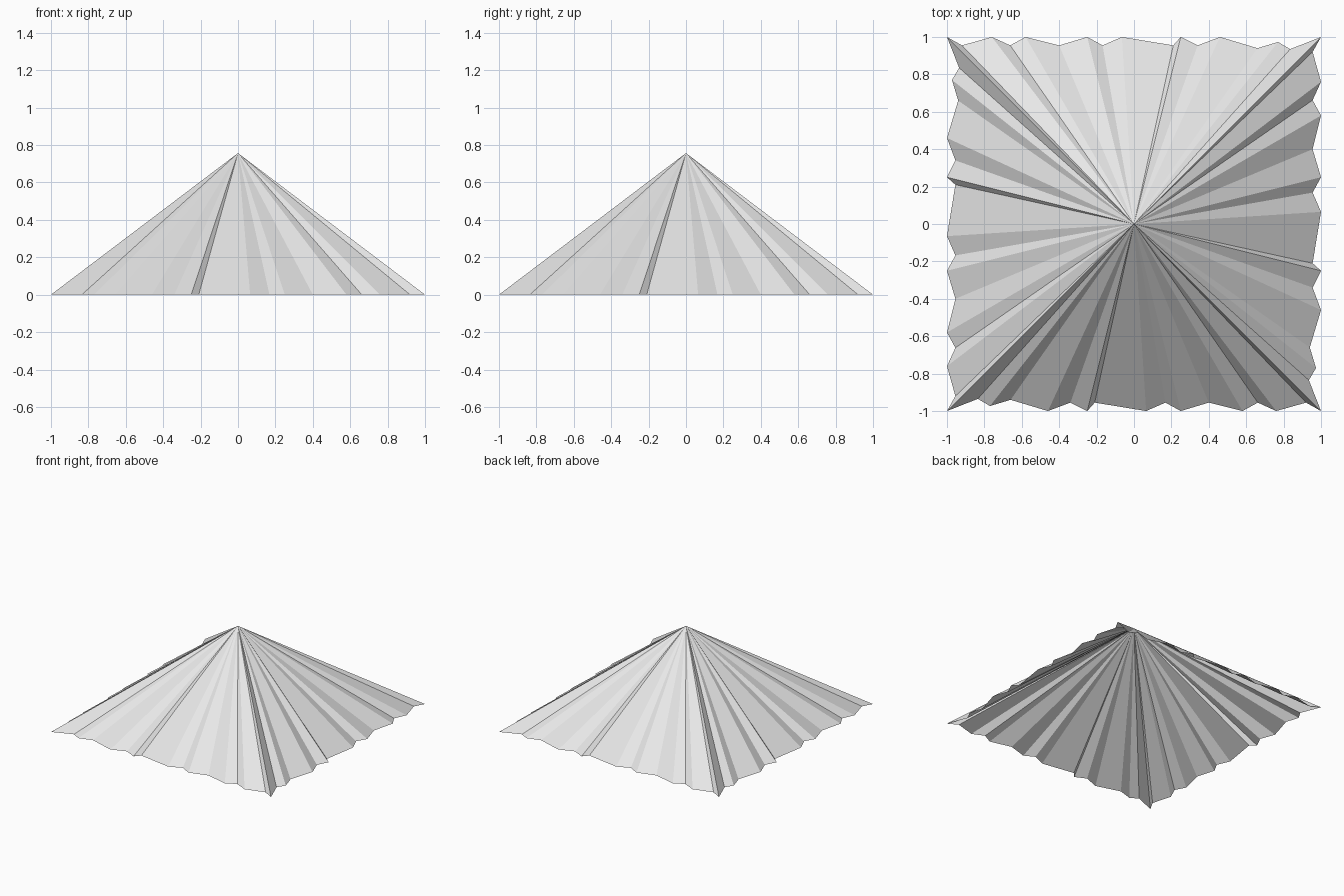
import bpy
import bmesh
from mathutils import Matrix, Vector

if "Cube" in bpy.data.objects:
    bpy.data.objects.remove(bpy.data.objects["Cube"], do_unlink=True)

# Plain light grey cloth
grey = bpy.data.materials.new("light_grey")
colour = (0.8, 0.8, 0.8, 1.0)
grey.use_nodes = True
grey.diffuse_color = colour
grey.node_tree.nodes["Principled BSDF"].inputs["Base Color"].default_value = colour

# Zigzag hem along the front side, left out the last corner (the next side starts there)
APEX_HEIGHT = 0.757
INNER = 0.955
hem = [(-1, 1), (-0.835, 0.935), (-0.77, 0.973), (-0.66, 0.94), (-0.46, 1),
       (-0.34, INNER), (-0.25, 1), (-0.21, INNER), (0.065, 1), (0.168, INNER),
       (0.25, 1), (0.40, INNER), (0.58, 1), (0.662, INNER), (0.76, 1), (0.92, INNER)]

# Pleated canopy: the hem repeated on four sides, every pleat running to the peak
bm = bmesh.new()
peak = bm.verts.new((0, 0, APEX_HEIGHT))
rim = []
for side in range(4):
    turn = Matrix.Rotation(side * 1.5707963, 3, 'Z')
    rim += [bm.verts.new(turn @ Vector((x, -depth, 0))) for x, depth in hem]
for a, b in zip(rim, rim[1:] + rim[:1]):
    bm.faces.new((a, b, peak))

mesh = bpy.data.meshes.new("pleated_canopy")
bm.to_mesh(mesh)
bm.free()
mesh.materials.append(grey)
canopy = bpy.data.objects.new("pleated_canopy", mesh)
bpy.context.collection.objects.link(canopy)
